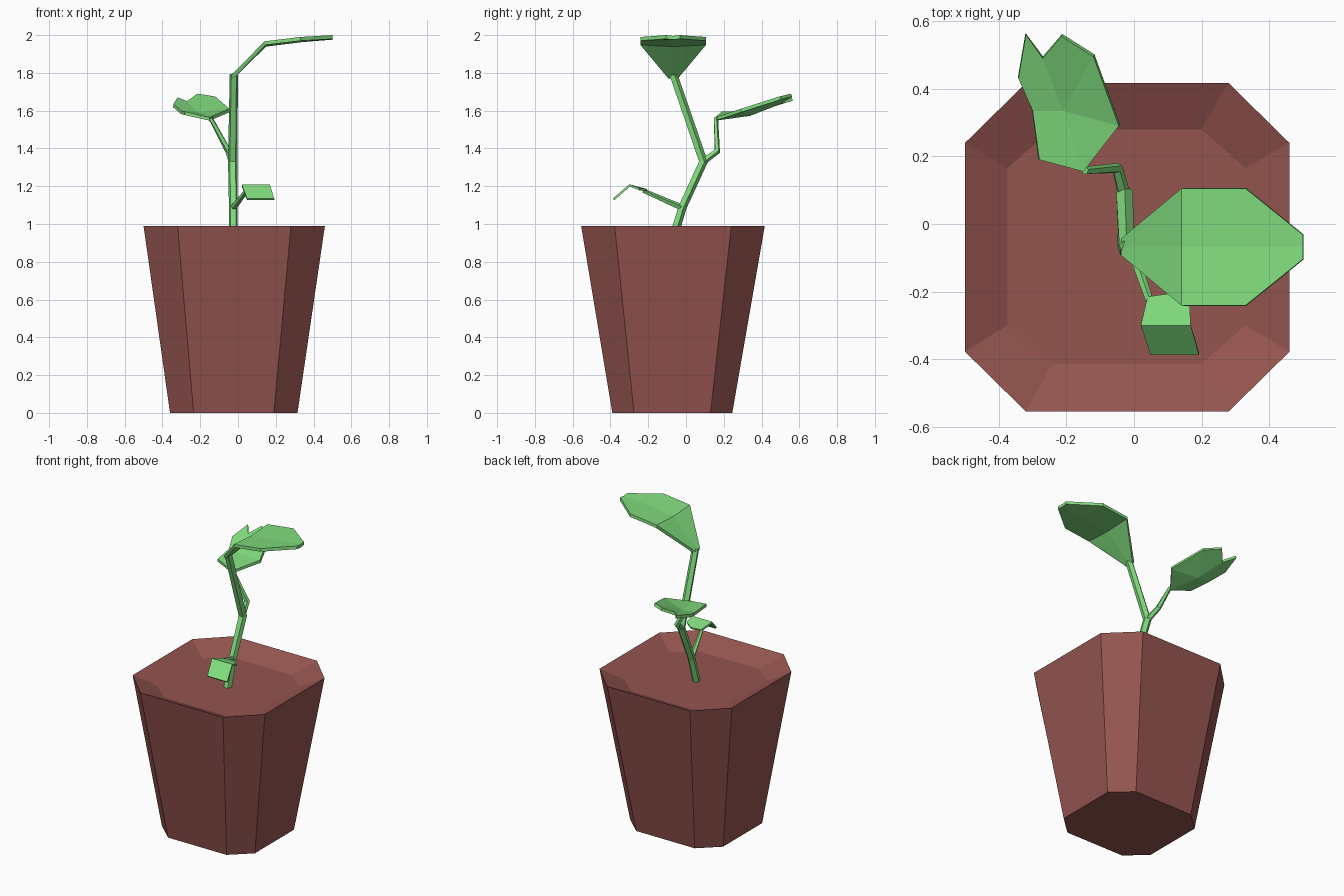
import bpy, bmesh, math
from mathutils import Vector

if "Cube" in bpy.data.objects:
    bpy.data.objects.remove(bpy.data.objects["Cube"])


def material(name, rgb):
    m = bpy.data.materials.new(name)
    m.diffuse_color = (*rgb, 1)
    m.use_nodes = True
    m.node_tree.nodes["Principled BSDF"].inputs["Base Color"].default_value = m.diffuse_color
    return m


TERRACOTTA = material("terracotta", (0.30, 0.091, 0.08))
GREEN = material("leaf_green", (0.22, 0.72, 0.21))


def add_object(name, bm, mat):
    me = bpy.data.meshes.new(name)
    bm.to_mesh(me)
    bm.free()
    me.materials.append(mat)
    ob = bpy.data.objects.new(name, me)
    bpy.context.collection.objects.link(ob)
    return ob


def octagon(x0, x1, y0, y1, cx, cy, z):
    """Rectangle with corners cut by cx along x and cy along y."""
    return [Vector(p) for p in (
        (x0 + cx, y0, z), (x1 - cx, y0, z), (x1, y0 + cy, z), (x1, y1 - cy, z),
        (x1 - cx, y1, z), (x0 + cx, y1, z), (x0, y1 - cy, z), (x0, y0 + cy, z))]


def loft(bm, rings):
    """Join rings of points with quads and cap both ends."""
    loops = [[bm.verts.new(p) for p in r] for r in rings]
    n = len(loops[0])
    for a, b in zip(loops, loops[1:]):
        for i in range(n):
            j = (i + 1) % n
            bm.faces.new((a[i], a[j], b[j], b[i]))
    bm.faces.new(loops[0][::-1])
    bm.faces.new(loops[-1])
    bmesh.ops.recalc_face_normals(bm, faces=bm.faces)


def stem(name, path, radii, sides=5):
    """Low-poly tube along a path."""
    pts = [Vector(p) for p in path]
    rings = []
    for i, p in enumerate(pts):
        before = (p - pts[i - 1]).normalized() if i else Vector()
        after = (pts[i + 1] - p).normalized() if i < len(pts) - 1 else Vector()
        t = (before + after).normalized()
        u = t.cross(Vector((1, 0, 0))).normalized()
        v = t.cross(u)
        rings.append([p + radii[i] * (math.cos(a) * u + math.sin(a) * v)
                      for a in (math.tau * k / sides for k in range(sides))])
    bm = bmesh.new()
    loft(bm, rings)
    return add_object(name, bm, GREEN)


def leaf(name, points, faces, thickness=0.018):
    """Folded leaf blade, thickened downwards."""
    bm = bmesh.new()
    vs = [bm.verts.new(p) for p in points]
    for f in faces:
        face = bm.faces.new([vs[i] for i in f])
        face.normal_update()
        if face.normal.z < 0:
            face.normal_flip()
    ob = add_object(name, bm, GREEN)
    mod = ob.modifiers.new("thickness", "SOLIDIFY")
    mod.thickness = thickness
    mod.offset = -1
    return ob


# Pot: tapered octagon with a shallow sloping hollow at the top
bm = bmesh.new()
loft(bm, [octagon(-0.36, 0.315, -0.39, 0.245, 0.125, 0.115, 0),
          octagon(-0.50, 0.46, -0.555, 0.417, 0.18, 0.177, 0.99),
          octagon(-0.375, 0.33, -0.415, 0.28, 0.132, 0.115, 0.925)])
add_object("pot", bm, TERRACOTTA)

# Stems
stem("main_stem", [(-0.025, -0.075, 0.91), (-0.025, -0.02, 1.09), (-0.028, 0.09, 1.33),
                   (-0.022, -0.068, 1.79)], [0.025, 0.024, 0.026, 0.023])
stem("back_branch", [(-0.028, 0.08, 1.325), (-0.05, 0.165, 1.385), (-0.145, 0.158, 1.56)],
     [0.02, 0.017, 0.012])
stem("front_branch", [(-0.025, -0.02, 1.085), (0.045, -0.225, 1.175)], [0.018, 0.012])

# Top leaf: rows of left, centre and right points
rows = [(-0.038, 1.785, 0.025, 0), (0.14, 1.967, 0.173, 0.01),
        (0.33, 1.99, 0.173, 0.008), (0.50, 2.0, 0.036, 0.004)]
pts = [(x, -0.068 + s * w, z - (d if s == 0 else 0)) for x, z, w, d in rows for s in (-1, 0, 1)]
leaf("top_leaf", pts, [(3 * r + c, 3 * r + c + 1, 3 * r + c + 4, 3 * r + c + 3)
                       for r in range(3) for c in range(2)], 0.02)

# Back leaf: notched tip, folded along the centre
leaf("back_leaf",
     [(-0.15, 0.155, 1.565), (-0.21, 0.335, 1.59), (-0.27, 0.49, 1.65),
      (-0.28, 0.19, 1.595), (-0.30, 0.335, 1.60), (-0.342, 0.43, 1.635), (-0.32, 0.56, 1.67),
      (-0.045, 0.29, 1.61), (-0.12, 0.495, 1.675), (-0.215, 0.555, 1.69)],
     [(0, 1, 4, 3), (1, 2, 6, 5, 4), (0, 7, 1), (1, 7, 8), (1, 8, 9, 2)])

# Front leaf: small blade bent over at the middle
leaf("front_leaf",
     [(0.04, -0.215, 1.185), (0.11, -0.205, 1.185), (0.165, -0.245, 1.19),
      (0.02, -0.30, 1.21), (0.168, -0.30, 1.21), (0.048, -0.387, 1.135), (0.192, -0.387, 1.135)],
     [(0, 1, 2, 4, 3), (3, 4, 6, 5)], 0.012)
